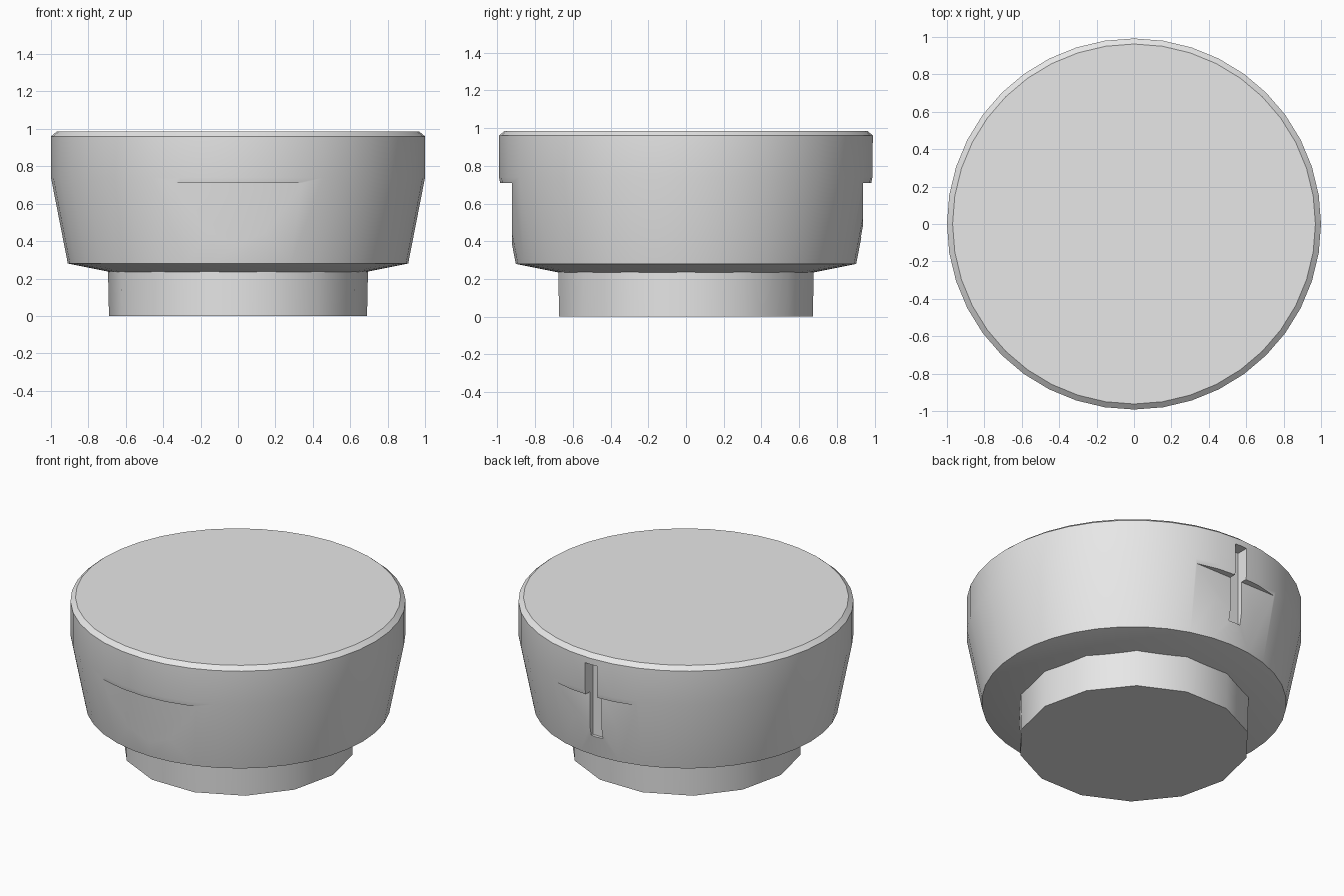
import bpy
import bmesh
from math import cos, sin, tau, radians

cube = bpy.data.objects.get("Cube")
if cube:
    bpy.data.objects.remove(cube, do_unlink=True)

grey = bpy.data.materials.new("plain grey")
grey.use_nodes = True
grey.diffuse_color = (0.8, 0.8, 0.8, 1)
grey.node_tree.nodes["Principled BSDF"].inputs["Base Color"].default_value = (0.8, 0.8, 0.8, 1)


def add_object(name, bm):
    bmesh.ops.recalc_face_normals(bm, faces=bm.faces)
    mesh = bpy.data.meshes.new(name)
    bm.to_mesh(mesh)
    bm.free()
    mesh.materials.append(grey)
    obj = bpy.data.objects.new(name, mesh)
    bpy.context.collection.objects.link(obj)
    return obj


def turned(name, profile, sides, y_scale=1.0):
    """Closed solid turned around z from (radius, height) points."""
    bm = bmesh.new()
    rings = [[bm.verts.new((r * cos(tau * i / sides), r * sin(tau * i / sides) * y_scale, z))
              for i in range(sides)] for r, z in profile]
    for low, high in zip(rings, rings[1:]):
        for i in range(sides):
            j = (i + 1) % sides
            bm.faces.new((low[i], low[j], high[j], high[i]))
    bm.faces.new(rings[0][::-1])
    bm.faces.new(rings[-1])
    return add_object(name, bm)


def cut_box(target, name, low, high):
    """Cut an axis-aligned box out of the target."""
    bm = bmesh.new()
    bmesh.ops.create_cube(bm, size=1)
    for v in bm.verts:
        v.co = [(a + b) / 2 + c * (b - a) for a, b, c in zip(low, high, v.co)]
    cutter = add_object(name, bm)
    cutter.hide_render = True
    mod = target.modifiers.new(name, "BOOLEAN")
    mod.operation = "DIFFERENCE"
    mod.solver = "EXACT"
    mod.object = cutter
    bpy.context.view_layer.objects.active = target
    bpy.ops.object.modifier_apply(modifier=mod.name)
    bpy.data.objects.remove(cutter, do_unlink=True)


# Tapered cap with a small bevel around its top
cap = turned("cap", [(0.66, 0.23), (0.91, 0.28), (1.0, 0.74), (1.0, 0.96), (0.97, 0.985)], 40, 0.992)

# Flat grip recesses at front and back, and a key slot at the back
cut_box(cap, "front_recess", (-1, -1.5, 0.1), (1, -0.923, 0.71))
cut_box(cap, "back_recess", (-1, 0.94, 0.1), (1, 1.5, 0.71))
cut_box(cap, "back_slot", (-0.045, 0.91, 0.42), (0.04, 1.5, 0.92))

# Short stem underneath
stem = turned("stem", [(0.69, 0.0), (0.695, 0.24)], 14)

for obj in (cap, stem):
    bpy.ops.object.select_all(action="DESELECT")
    obj.select_set(True)
    bpy.context.view_layer.objects.active = obj
    bpy.ops.object.shade_smooth_by_angle(angle=radians(30))
